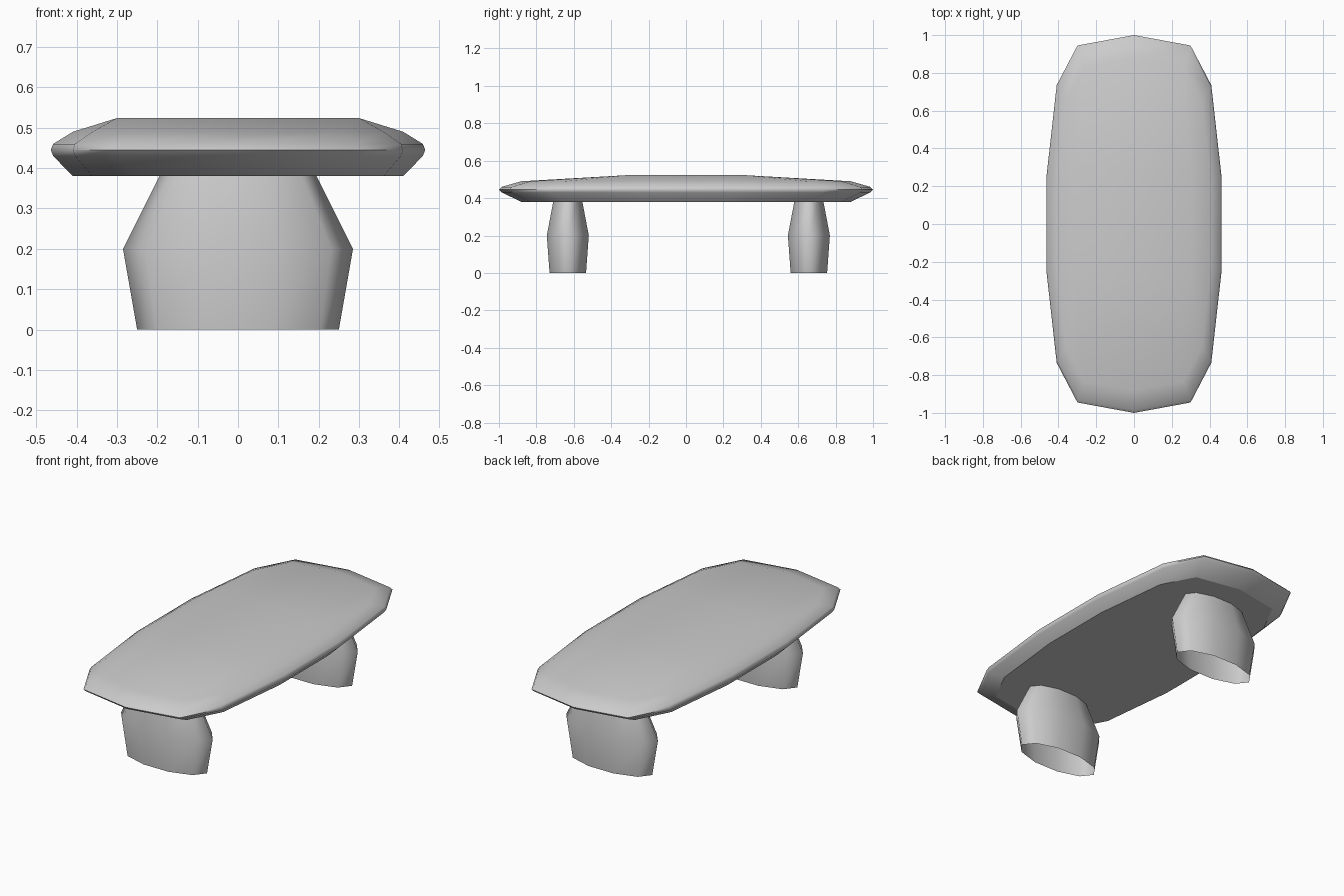
import bpy, bmesh, math

if "Cube" in bpy.data.objects:
    bpy.data.objects.remove(bpy.data.objects["Cube"])

# 14-sided rounded outline of the top: half width 0.465, half length 1
QUARTER = [(0.465, 0.245), (0.41, 0.735), (0.30, 0.945)]
OUTLINE = (QUARTER + [(0, 1)] + [(-x, y) for x, y in reversed(QUARTER)]
           + [(-x, -y) for x, y in QUARTER] + [(0, -1)]
           + [(x, -y) for x, y in reversed(QUARTER)])


def finish(name, bm, angle):
    bmesh.ops.recalc_face_normals(bm, faces=bm.faces[:])
    mesh = bpy.data.meshes.new(name)
    bm.to_mesh(mesh)
    bm.free()
    obj = bpy.data.objects.new(name, mesh)
    bpy.context.collection.objects.link(obj)
    bpy.ops.object.select_all(action='DESELECT')
    obj.select_set(True)
    bpy.context.view_layer.objects.active = obj
    bpy.ops.object.shade_smooth_by_angle(angle=math.radians(angle))
    return obj


def loft(bm, rings):
    for a, b in zip(rings, rings[1:]):
        for i in range(len(a)):
            j = (i + 1) % len(a)
            bm.faces.new((a[i], a[j], b[j], b[i]))


# Table top: bevelled slab with a slightly raised flat centre
bm = bmesh.new()
rings = []
for s, z in [(0.88, 0.38), (0.985, 0.43), (0.998, 0.445), (0.985, 0.46), (0.88, 0.49)]:
    rings.append([bm.verts.new((x * s, y * (1 if z == 0.445 else s), z)) for x, y in OUTLINE])
loft(bm, rings)
underside = bm.faces.new(rings[0])
for edge in underside.edges:
    edge.smooth = False

# Crown: each upper rim vertex joins the nearest corner of the centre panel
panel = {(sx, sy): bm.verts.new((0.30 * sx, 0.29 * sy, 0.524))
         for sx in (-1, 1) for sy in (-1, 1)}
bm.faces.new([panel[k] for k in ((1, 1), (-1, 1), (-1, -1), (1, -1))])
top = rings[-1]
corner_of = [(1, 1)] * 3 + [None] + [(-1, 1)] * 3 + [(-1, -1)] * 3 + [None] + [(1, -1)] * 3
for i in range(14):
    j = (i + 1) % 14
    a, b = corner_of[i], corner_of[j]
    if a == b or a is None or b is None:
        bm.faces.new((top[i], top[j], panel[a or b]))
    else:
        bm.faces.new((top[i], top[j], panel[b], panel[a]))
for i in (3, 10):
    bm.faces.new((top[i], panel[corner_of[i + 1]], panel[corner_of[i - 1]]))
finish("table_top", bm, 65)

# Two legs: flattened ten-sided tubes, bulging at mid height, open below
for name, cy in (("front_leg", -0.632), ("back_leg", 0.657)):
    bm = bmesh.new()
    rings = []
    for rx, ry, z in [(0.25, 0.1025, 0), (0.285, 0.118, 0.2), (0.195, 0.082, 0.38)]:
        rings.append([bm.verts.new((rx * math.cos(k * math.pi / 5),
                                    cy + ry * math.sin(k * math.pi / 5), z))
                      for k in range(10)])
    loft(bm, rings)
    finish(name, bm, 85)
